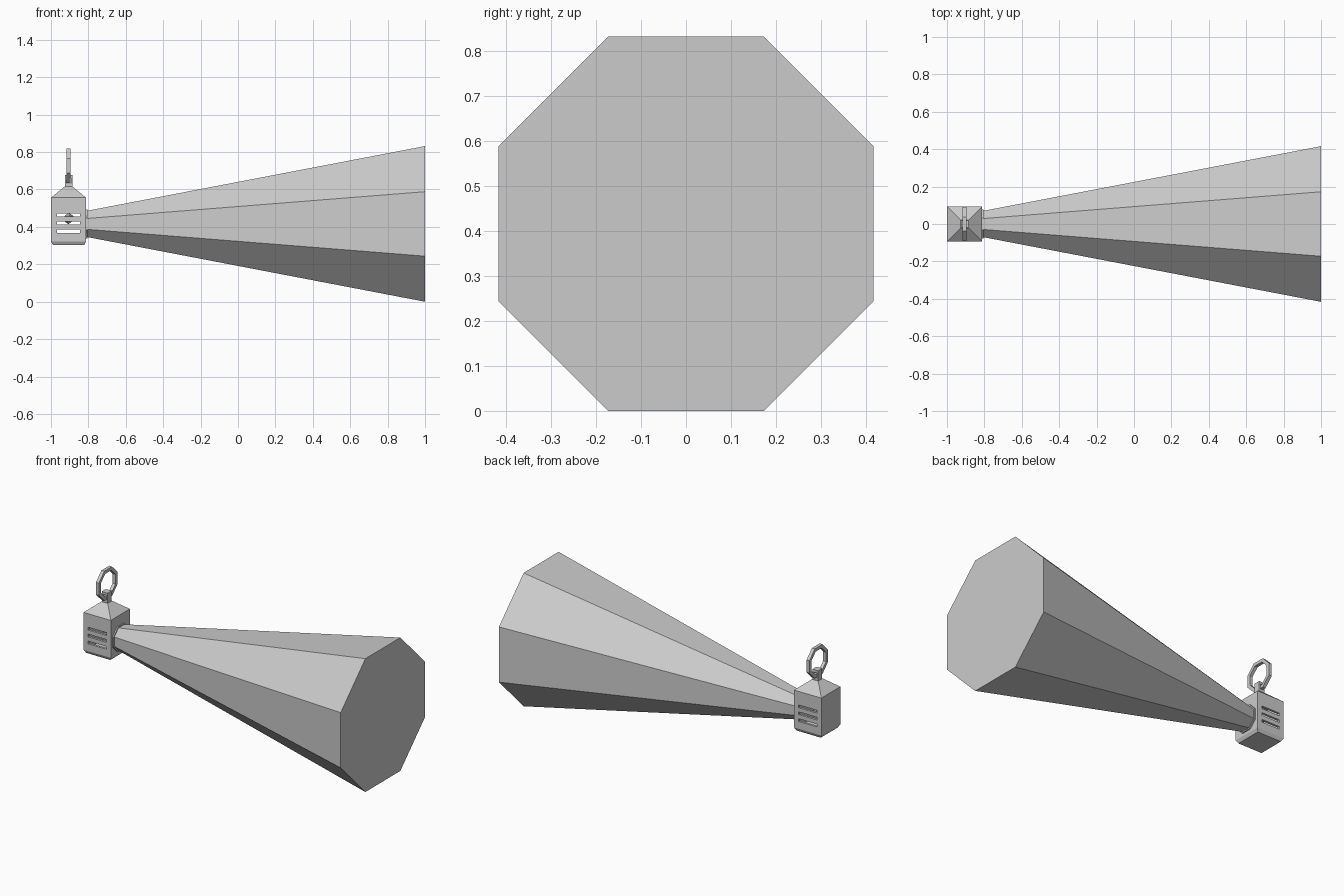
import bpy, bmesh, math

if "Cube" in bpy.data.objects:
    bpy.data.objects.remove(bpy.data.objects["Cube"])

CX, AXIS_Z = -0.906, 0.416   # lantern centre, beam axis height


def make_object(name, bm):
    bmesh.ops.recalc_face_normals(bm, faces=bm.faces)
    me = bpy.data.meshes.new(name)
    bm.to_mesh(me)
    bm.free()
    ob = bpy.data.objects.new(name, me)
    bpy.context.collection.objects.link(ob)
    return ob


def loft(name, loops, closed=False):
    """Skin a list of equal-length point loops; cap the ends unless closed."""
    bm = bmesh.new()
    rings = [[bm.verts.new(p) for p in lp] for lp in loops]
    pairs = list(zip(rings, rings[1:]))
    if closed:
        pairs.append((rings[-1], rings[0]))
    else:
        bm.faces.new(rings[0])
        bm.faces.new(rings[-1])
    for a, b in pairs:
        for i in range(len(a)):
            j = (i + 1) % len(a)
            bm.faces.new((a[i], a[j], b[j], b[i]))
    return make_object(name, bm)


def square(h, z):
    return [(CX + sx * h, sy * h, z) for sx, sy in ((-1, -1), (1, -1), (1, 1), (-1, 1))]


def octagon(x, apothem, z=AXIS_Z):
    r = apothem / math.cos(math.pi / 8)
    angles = [math.pi / 8 + i * math.pi / 4 for i in range(8)]
    return [(x, r * math.cos(a), z + r * math.sin(a)) for a in angles]


def box(name, x, y, z, sx, sy, sz):
    bm = bmesh.new()
    bmesh.ops.create_cube(bm, size=1)
    for v in bm.verts:
        v.co = (x + v.co.x * sx, y + v.co.y * sy, z + v.co.z * sz)
    return make_object(name, bm)


def cut(target, cutter):
    """Subtract the cutter, bake the result and remove the cutter."""
    cutter.hide_render = True
    mod = target.modifiers.new("cut", 'BOOLEAN')
    mod.operation, mod.object, mod.solver = 'DIFFERENCE', cutter, 'EXACT'
    bpy.context.view_layer.objects.active = target
    bpy.ops.object.modifier_apply(modifier=mod.name)
    bpy.data.objects.remove(cutter)


# Lantern housing: chamfered base, straight walls, pyramid roof, hollow inside
body = loft("lantern_body", [square(0.083, 0.302), square(0.094, 0.322),
                             square(0.094, 0.556), square(0.022, 0.615)])
cut(body, loft("cavity", [square(0.08, 0.325), square(0.08, 0.55)]))

# Three vent slots through front and back walls
for z in (0.377, 0.42, 0.463):
    cut(body, box("slot", CX, 0, z, 0.125, 0.4, 0.017))

# Small bulb seen through the vents
bm = bmesh.new()
bmesh.ops.create_icosphere(bm, subdivisions=1, radius=0.03)
bmesh.ops.translate(bm, verts=bm.verts, vec=(CX, 0, 0.445))
make_object("bulb", bm)

# Octagonal lens collar and light beam
loft("lens_collar", [octagon(-0.815, 0.078), octagon(-0.804, 0.078)])
loft("light_beam", [octagon(-0.808, 0.07), octagon(1.0, 0.416)])

# Lug on the roof with an eye for the handle
lug = box("handle_lug", CX, 0, 0.643, 0.04, 0.04, 0.07)
cut(lug, box("eye", CX, 0, 0.647, 0.024, 0.2, 0.03))

# Octagonal carrying ring
outer, inner, t = 0.092, 0.072, 0.01
loft("carrying_ring", [octagon(CX + dx, a, 0.727) for dx, a in
                       ((-t, outer), (t, outer), (t, inner), (-t, inner))], closed=True)
